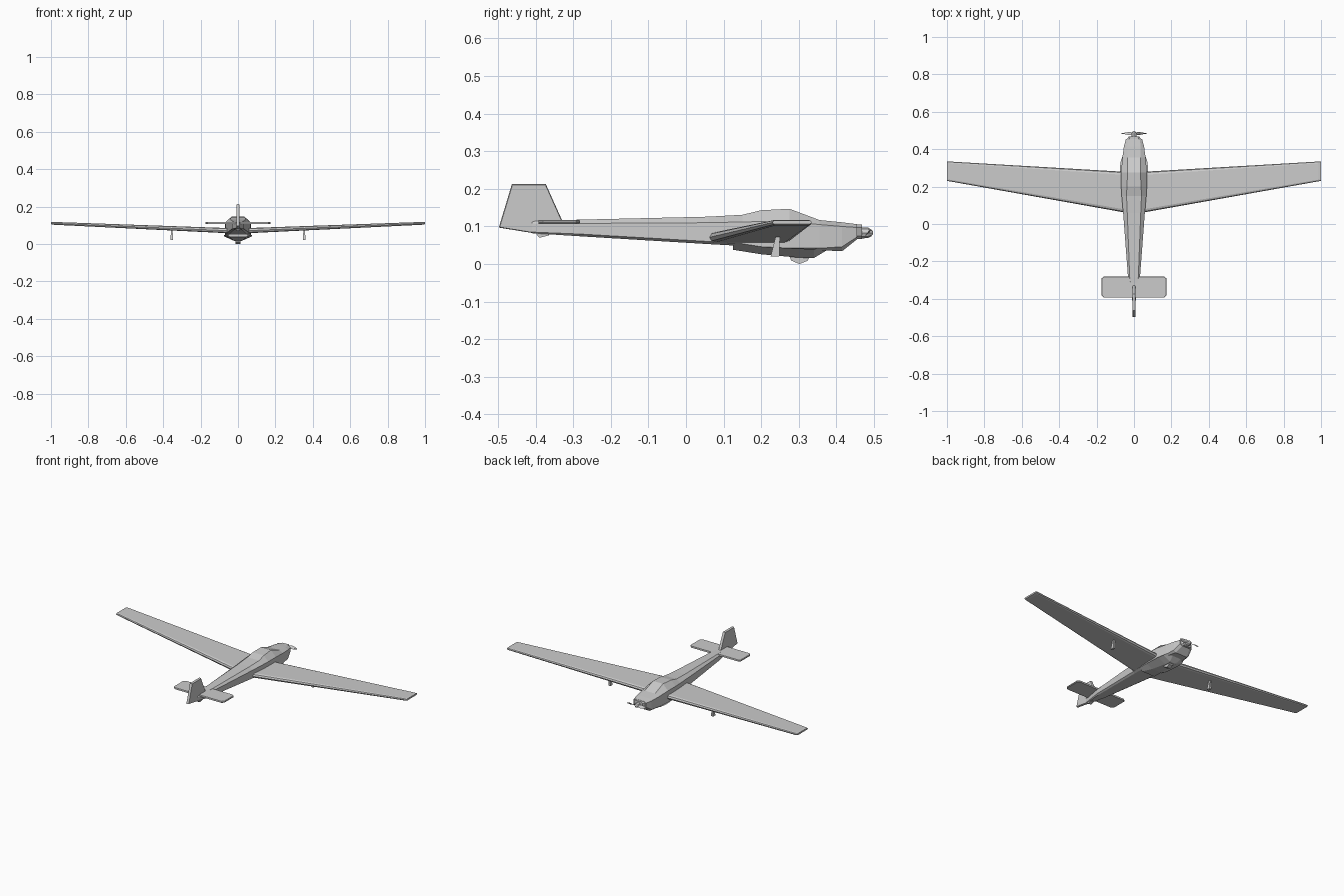
import bpy, bmesh
from math import pi, sin, cos
from mathutils import Vector

if "Cube" in bpy.data.objects:
    bpy.data.objects.remove(bpy.data.objects["Cube"])


def finish(name, bm):
    bmesh.ops.recalc_face_normals(bm, faces=bm.faces)
    me = bpy.data.meshes.new(name)
    bm.to_mesh(me)
    bm.free()
    ob = bpy.data.objects.new(name, me)
    bpy.context.collection.objects.link(ob)
    return ob


def loft(name, rings):
    """Skin a list of equal-length point rings and cap both ends."""
    bm = bmesh.new()
    vs = [[bm.verts.new(p) for p in r] for r in rings]
    n = len(rings[0])
    for a, b in zip(vs, vs[1:]):
        for i in range(n):
            j = (i + 1) % n
            bm.faces.new((a[i], a[j], b[j], b[i]))
    bm.faces.new(vs[0])
    bm.faces.new(vs[-1])
    return finish(name, bm)


def section(y, half):
    """Mirror a half cross-section (x, z) about x = 0."""
    return [(x, y, z) for x, z in half] + [(-x, y, z) for x, z in reversed(half)]


def mirror_x(ob):
    origin = ob.modifiers.new("mirror", 'MIRROR')
    origin.use_axis[0] = True
    return ob


# Fuselage: y, bottom half width, bottom z, side half width, lower z, upper z, top half width, top z
hull = [
    (-.41, .007, .082, .009, .085, .108, .007, .114),
    (-.285, .024, .074, .032, .080, .108, .023, .118),
    (.06, .046, .053, .058, .060, .110, .036, .126),
    (.15, .050, .048, .066, .054, .112, .040, .131),
    (.20, .055, .040, .069, .046, .113, .038, .143),
    (.275, .058, .036, .069, .042, .113, .034, .147),
    (.355, .052, .037, .062, .042, .105, .036, .117),
    (.415, .040, .034, .054, .046, .100, .036, .111),
    (.455, .026, .066, .043, .072, .097, .030, .106),
]
loft("fuselage", [section(y, [(wb, zb), (w, zl), (w, zh), (wt, zt)])
                  for y, wb, zb, w, zl, zh, wt, zt in hull])

# Nose cowl ring
loft("nose_cowl", [section(y, [(w * .7, .066), (w, .074), (w, .097), (w * .7, .105)])
                   for y, w in ((.45, .04), (.468, .028))])

# Belly fairing around the wheel
loft("belly_fairing", [section(y, [(wb, zb), (wt, zt)]) for y, wb, zb, wt, zt in (
    (.125, .045, .038, .062, .056),
    (.20, .032, .026, .074, .046),
    (.30, .022, .017, .076, .041),
    (.34, .020, .016, .070, .040),
    (.375, .030, .037, .056, .045))])

# Landing wheel: low-poly disc
loft("main_wheel", [[(x, .302 + .031 * sin(i * pi / 4), .031 - .031 * cos(i * pi / 4))
                     for i in range(8)] for x in (-.013, .013)])


# Wings: slab aerofoil with rounded leading and trailing edges
def wing_ring(x, y0, y1, z, t):
    e = t * .6
    half = t / 2
    pts = [(y0, 0), (y0 + e * .3, .7), (y0 + e, 1), (y1 - e, 1), (y1 - e * .3, .7),
           (y1, 0), (y1 - e * .3, -.7), (y1 - e, -1), (y0 + e, -1), (y0 + e * .3, -.7)]
    return [(x, y, z + k * half) for y, k in pts]


mirror_x(loft("wing", [wing_ring(.03, .058, .278, .070, .028),
                       wing_ring(.985, .228, .334, .110, .015),
                       wing_ring(1.0, .230, .334, .111, .010)]))

# Outrigger struts below the wings
mirror_x(loft("wing_strut", [
    [(.347, .225, .020), (.361, .225, .020), (.361, .248, .020), (.347, .248, .020)],
    [(.350, .240, .080), (.358, .240, .080), (.358, .250, .080), (.350, .250, .080)]]))

# Tailplane with clipped corners
outline = [(.163, -.282), (.175, -.292), (.175, -.380), (.163, -.393)]
outline += [(-x, y) for x, y in reversed(outline)]
loft("tailplane", [[(x * s, -.337 + (y + .337) * s, z) for x, y in outline]
                   for z, s in ((.107, .985), (.110, 1), (.114, 1), (.117, .985))])

# Fin and rudder
fin = [(-.498, .097), (-.463, .213), (-.373, .213), (-.325, .106), (-.405, .082)]
c = Vector((-.41, .14))
loft("fin", [[(x, c.x + (y - c.x) * s, c.y + (z - c.y) * s) for y, z in fin]
             for x, s in ((-.008, .97), (-.004, 1), (.004, 1), (.008, .97))])

# Tail skid
loft("tail_skid", [[(x, -.405, .088), (x, -.39, .070), (x, -.365, .076), (x, -.36, .09)]
                   for x in (-.010, .010)])

# Spinner
loft("spinner", [[(r * cos(i * pi / 4), y, .083 + r * sin(i * pi / 4)) for i in range(8)]
                 for y, r in ((.46, .015), (.484, .014), (.493, .009), (.498, .003))])

# Propeller: two pitched blades
for side, name in ((1, "propeller_blade_right"), (-1, "propeller_blade_left")):
    rings = []
    for x, chord, pitch in ((.006, .012, .9), (.025, .022, .9), (.05, .016, .5), (.066, .006, .3)):
        dy, dz = chord / 2 * sin(pitch), chord / 2 * cos(pitch)
        rings.append([(side * x, .484 - dy, .083 - side * dz), (side * x, .486, .083),
                      (side * x, .484 + dy, .083 + side * dz), (side * x, .482, .083)])
    loft(name, rings)
